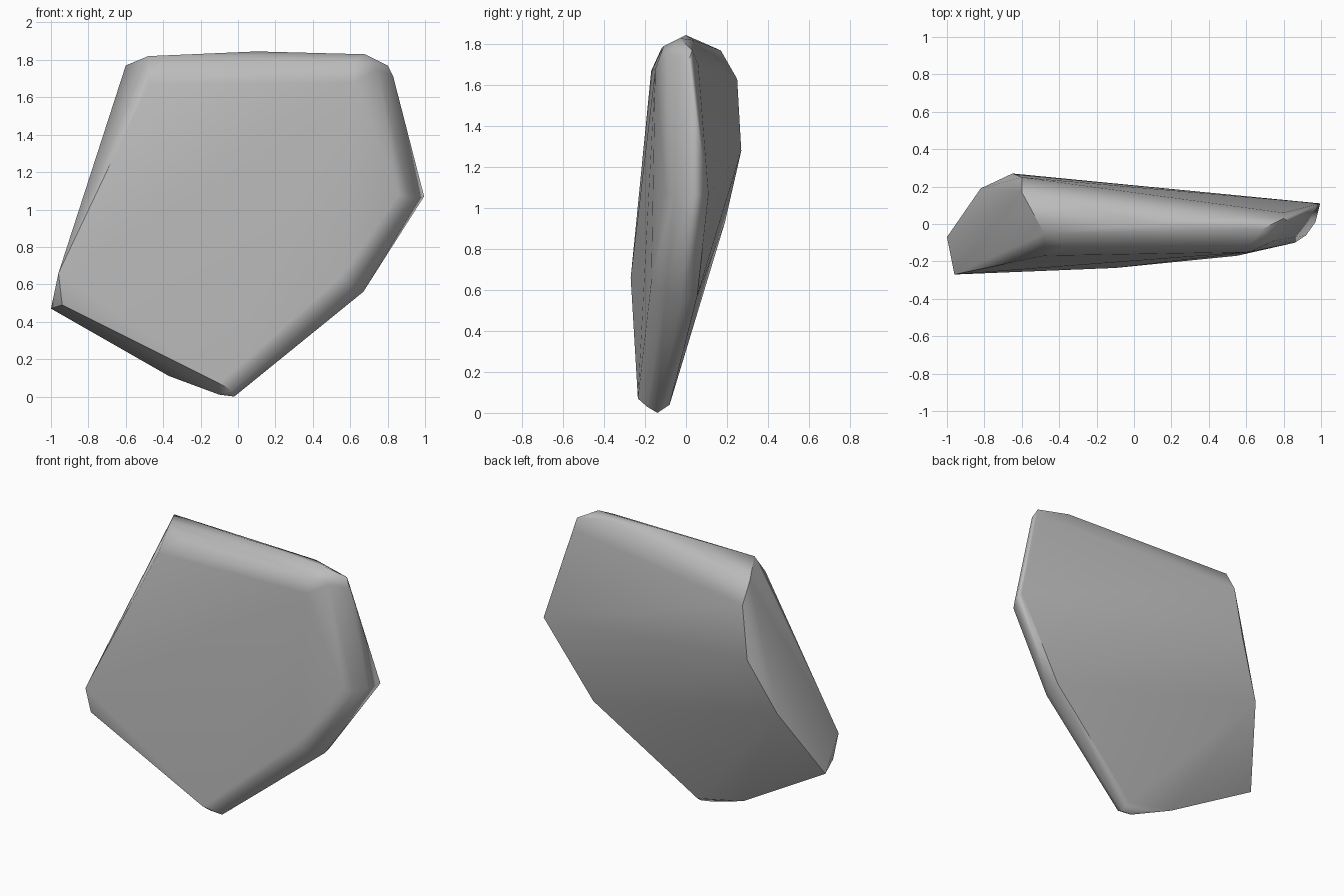
import bpy, bmesh, math

cube = bpy.data.objects.get("Cube")
if cube:
    bpy.data.objects.remove(cube, do_unlink=True)

# Stone colour
stone = bpy.data.materials.new("grey stone")
stone.use_nodes = True
grey = (0.5, 0.5, 0.5, 1)
stone.diffuse_color = grey
stone.node_tree.nodes["Principled BSDF"].inputs["Base Color"].default_value = grey

# Corners of the chipped slab, grouped by the side they shape
broad_front = [(-.96, -.27, .66), (-.94, -.24, .49), (-.1, -.235, .07),
               (.55, -.17, .64), (.86, -.1, 1.08), (.62, -.15, 1.68), (-.48, -.17, 1.67)]
broad_back = [(-.6, .25, 1.63), (-.65, .27, 1.28), (-.82, .19, .93),
              (-1, -.07, .47), (-.03, -.08, .04), (.66, .055, .57),
              (.995, .11, 1.07), (.8, .06, 1.7)]
top_edge = [(-.6, .17, 1.77), (-.48, -.05, 1.82), (-.36, -.12, 1.78), (.1, 0, 1.845),
            (.68, -.03, 1.83), (.56, .04, 1.82), (.62, -.11, 1.79)]
right_edge = [(.8, .03, 1.77), (.75, -.09, 1.75), (.83, .01, 1.71),
              (.92, -.06, 1.06), (.97, .01, 1.06)]
lower_edge = [(.62, -.1, .57), (.67, -.02, .56), (-.02, -.14, 0), (-.1, -.15, .01),
              (-.03, -.19, .03), (-.37, -.085, .11)]

# Skin the corners into a convex rock
bm = bmesh.new()
for corner in broad_front + broad_back + top_edge + right_edge + lower_edge:
    bm.verts.new(corner)
hull = bmesh.ops.convex_hull(bm, input=bm.verts)
inner = [v for v in hull["geom_interior"] if isinstance(v, bmesh.types.BMVert)]
bmesh.ops.delete(bm, geom=inner, context='VERTS')
bmesh.ops.dissolve_limit(bm, angle_limit=math.radians(2), verts=bm.verts, edges=bm.edges)
bmesh.ops.recalc_face_normals(bm, faces=bm.faces)
mesh = bpy.data.meshes.new("rock_slab")
bm.to_mesh(mesh)
bm.free()

rock = bpy.data.objects.new("rock_slab", mesh)
bpy.context.collection.objects.link(rock)
mesh.materials.append(stone)

# Rounded rims shade smoothly while the chipped corners stay crisp
bpy.ops.object.select_all(action='DESELECT')
rock.select_set(True)
bpy.context.view_layer.objects.active = rock
bpy.ops.object.shade_smooth_by_angle(angle=math.radians(42))
weighted = rock.modifiers.new("flat broad faces", 'WEIGHTED_NORMAL')
weighted.keep_sharp = True
